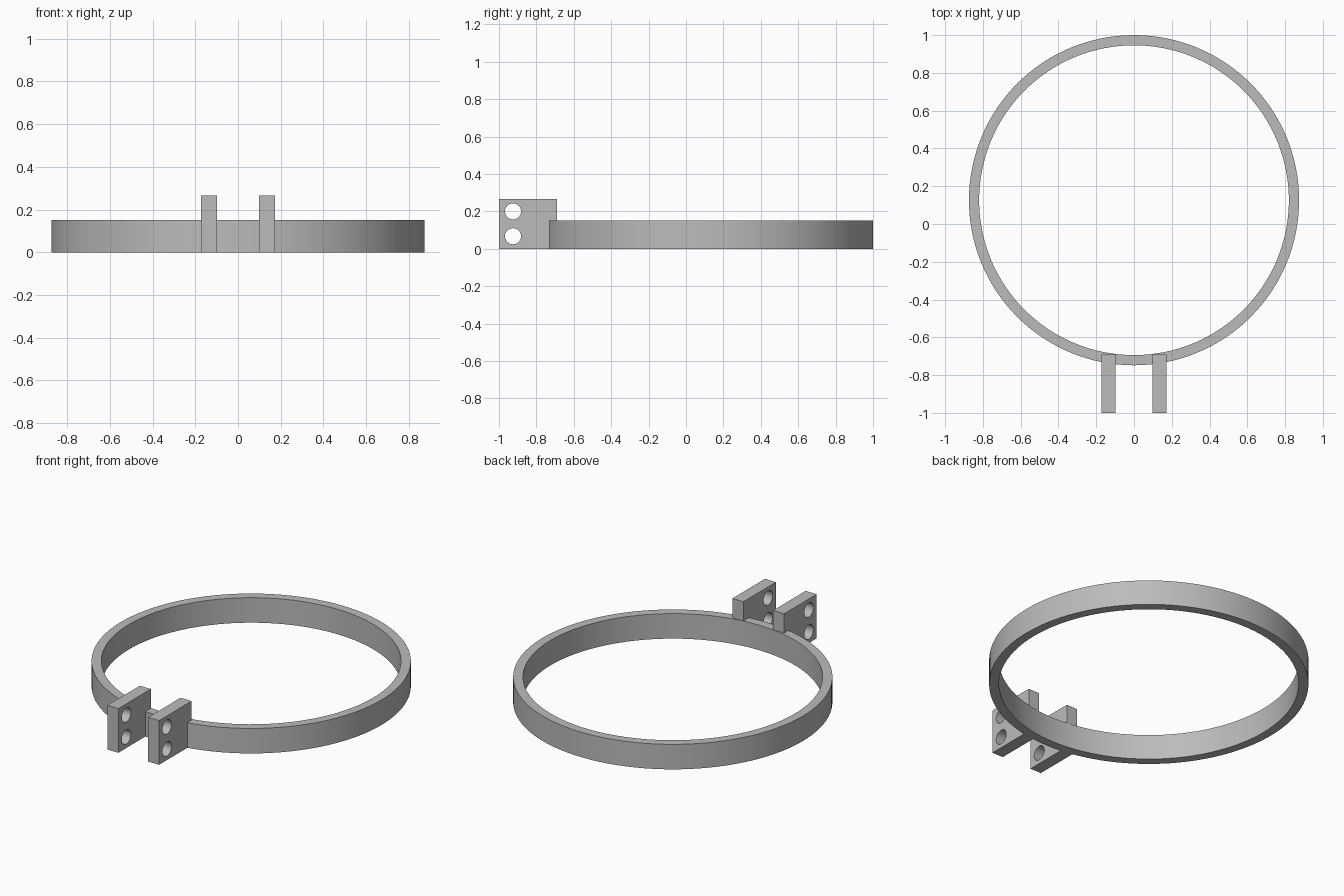
import bpy
import math

if "Cube" in bpy.data.objects:
    bpy.data.objects.remove(bpy.data.objects["Cube"], do_unlink=True)

RING_Y, OUTER, INNER, RING_H = 0.126, 0.874, 0.82, 0.151
LUG_H = 0.267
HOLE_Y, HOLE_R = -0.925, 0.043

# Plain grey metal
grey = bpy.data.materials.new("grey_metal")
grey.use_nodes = True
colour = (0.5, 0.5, 0.5, 1)
grey.diffuse_color = colour
grey.node_tree.nodes["Principled BSDF"].inputs["Base Color"].default_value = colour


def cylinder(name, radius, depth, location, rotation=(0, 0, 0), sides=128):
    bpy.ops.mesh.primitive_cylinder_add(vertices=sides, radius=radius, depth=depth,
                                        location=location, rotation=rotation)
    obj = bpy.context.object
    obj.name = name
    obj.data.materials.append(grey)
    return obj


def cut(obj, cutters):
    for cutter in cutters:
        mod = obj.modifiers.new("cut", "BOOLEAN")
        mod.operation = "DIFFERENCE"
        mod.solver = "EXACT"
        mod.object = cutter
        bpy.context.view_layer.objects.active = obj
        bpy.ops.object.modifier_apply(modifier=mod.name)
    for cutter in cutters:
        bpy.data.objects.remove(cutter, do_unlink=True)
    bpy.ops.object.select_all(action="DESELECT")
    obj.select_set(True)
    bpy.context.view_layer.objects.active = obj
    bpy.ops.object.shade_smooth_by_angle(angle=math.radians(30))


# Clamp band
band = cylinder("clamp_band", OUTER, RING_H, (0, RING_Y, RING_H / 2))
bore = cylinder("bore_cutter", INNER, RING_H * 2, (0, RING_Y, RING_H / 2))
cut(band, [bore])

# Pair of upright lugs, each with two bolt holes
for side, name in ((1, "left_lug"), (-1, "right_lug")):
    x = side * 0.136
    bpy.ops.mesh.primitive_cube_add(size=1, location=(x, -0.845, LUG_H / 2))
    lug = bpy.context.object
    lug.name = name
    lug.scale = (0.074, 0.31, LUG_H)
    bpy.ops.object.transform_apply(location=False, rotation=False, scale=True)
    lug.data.materials.append(grey)
    holes = [cylinder("hole_cutter", HOLE_R, 0.2, (x, HOLE_Y, z),
                      (0, math.pi / 2, 0), 48) for z in (0.067, 0.2)]
    cut(lug, holes)
